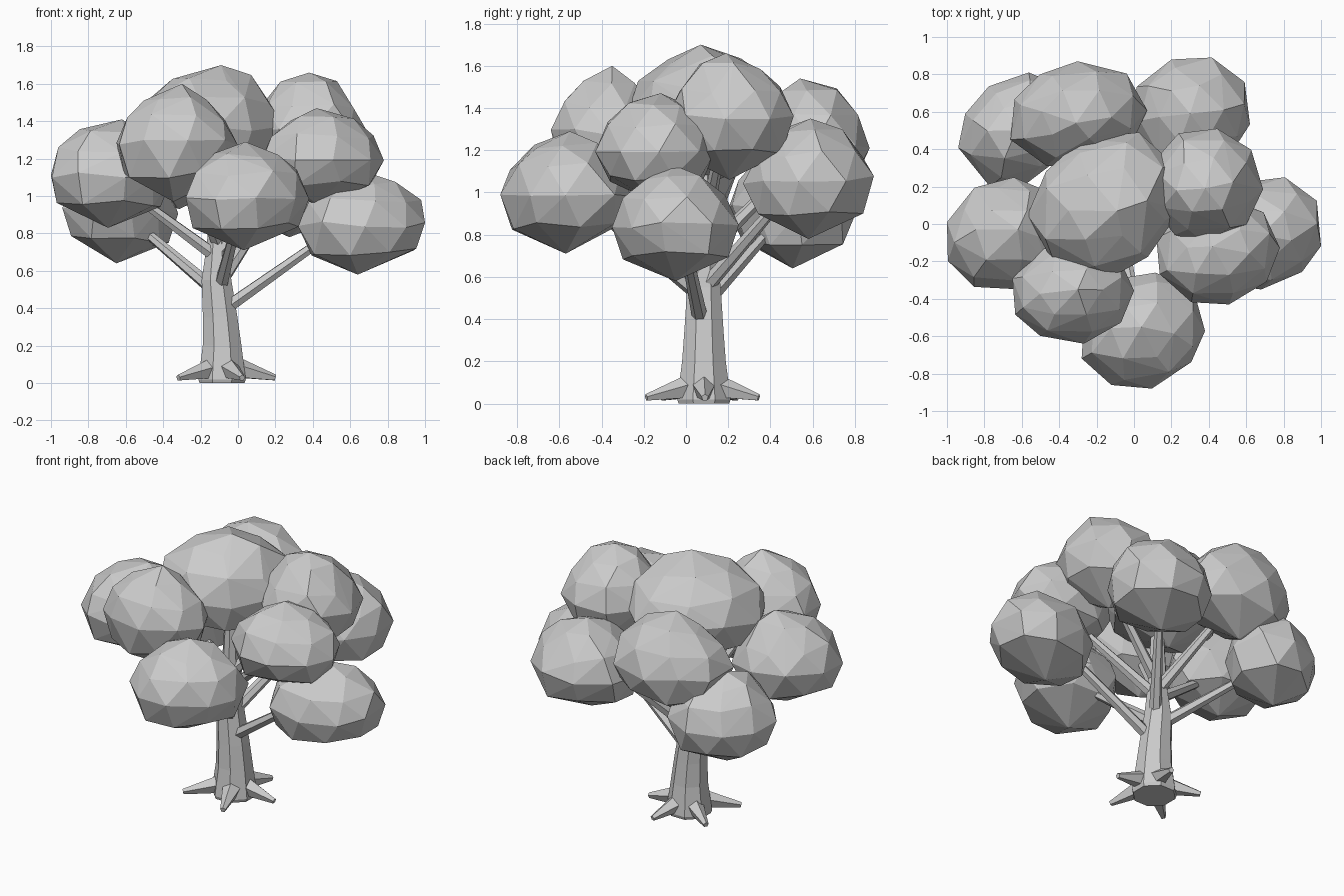
import bpy, bmesh, math, random
from mathutils import Vector

if "Cube" in bpy.data.objects:
    bpy.data.objects.remove(bpy.data.objects["Cube"])

random.seed(5)
grey = bpy.data.materials.new("light_grey")
grey.diffuse_color = (0.6, 0.6, 0.6, 1)
grey.use_nodes = True
grey.node_tree.nodes["Principled BSDF"].inputs["Base Color"].default_value = grey.diffuse_color


def finish(bm, name):
    bmesh.ops.recalc_face_normals(bm, faces=bm.faces)
    mesh = bpy.data.meshes.new(name)
    bm.to_mesh(mesh)
    bm.free()
    mesh.materials.append(grey)
    obj = bpy.data.objects.new(name, mesh)
    bpy.context.collection.objects.link(obj)
    return obj


def tube(name, rings, sides, level=False):
    """Faceted tapering limb through (centre, radius) rings."""
    bm = bmesh.new()
    axis = Vector((0, 0, 1)) if level else (rings[-1][0] - rings[0][0])
    turn = Vector((0, 0, 1)).rotation_difference(axis)
    loops = []
    for centre, r in rings:
        loops.append([bm.verts.new(centre + turn @ Vector((
            r * math.cos(math.tau * (i + 0.5) / sides),
            r * math.sin(math.tau * (i + 0.5) / sides), 0)))
            for i in range(sides)])
    for a, b in zip(loops, loops[1:]):
        for i in range(sides):
            j = (i + 1) % sides
            bm.faces.new((a[i], a[j], b[j], b[i]))
    bm.faces.new(loops[0][::-1])
    bm.faces.new(loops[-1])
    return finish(bm, name)


# Foliage profile: height, radius, points around
RINGS = [(0.78, 0.51, 6), (0.42, 0.84, 8), (-0.02, 1.0, 9), (-0.56, 0.83, 8)]


def clump(name, low, high, peak, skew):
    """Domed, coarsely faceted ball with a pointed belly, filling a box.
    skew widens it along the x = y diagonal."""
    bm = bmesh.new()
    mid = [(a + b) / 2 for a, b in zip(low, high)]
    half = [(b - a) / 2 for a, b in zip(low, high)]
    pts = []
    for level, (z, r, n) in enumerate(RINGS):
        start = math.pi / n * level + random.uniform(-0.2, 0.2)
        for i in range(n):
            a = start + math.tau * (i + random.uniform(-0.12, 0.12)) / n
            k = r * random.uniform(0.98, 1.04) * (1 + skew * math.sin(2 * a))
            pts.append([k * math.cos(a), k * math.sin(a),
                        z + random.uniform(-0.07, 0.07)])
    # stretch to the box sideways, then add the peak and the belly point
    for k in range(2):
        a, b = min(p[k] for p in pts), max(p[k] for p in pts)
        for p in pts:
            p[k] = low[k] + (p[k] - a) / (b - a) * (high[k] - low[k])
    for p in pts:
        p[2] = mid[2] + p[2] * half[2]
    pts.append((peak[0], peak[1], high[2]))
    pts.append((mid[0] - 0.02, mid[1], low[2]))
    for p in pts:
        bm.verts.new(p)
    bmesh.ops.convex_hull(bm, input=bm.verts)
    loose = [v for v in bm.verts if not v.link_faces]
    bmesh.ops.delete(bm, geom=loose, context='VERTS')
    return finish(bm, name)


# Trunk with a flared foot
trunk = [(0.0, 0.13, -0.085), (0.02, 0.137, -0.085), (0.2, 0.112, -0.085),
         (0.35, 0.1, -0.095), (0.55, 0.086, -0.115), (0.75, 0.06, -0.11),
         (1.2, 0.035, -0.11)]
tube("trunk", [(Vector((x, 0.085, z)), r) for z, r, x in trunk], 8, True)

# Five spreading roots
for n, length in enumerate((0.285, 0.275, 0.275, 0.285, 0.31)):
    ang = math.radians(-70 + 72 * n)
    out = Vector((math.cos(ang), math.sin(ang), 0))
    foot = Vector((-0.075, 0.08, 0))
    tube(f"root_{n + 1}", [(foot + out * 0.07 + Vector((0, 0, 0.078)), 0.06),
                           (foot + out * length + Vector((0, 0, 0.028)), 0.017)], 5)

# Branches from the trunk into the foliage
branches = {
    "right": ((-0.08, 0.07, 0.39), (0.6, -0.03, 0.87)),
    "back_left": ((-0.13, 0.11, 0.5), (-0.58, 0.45, 0.88)),
    "left": ((-0.12, 0.07, 0.68), (-0.62, -0.02, 1.05)),
    "front": ((-0.09, 0.05, 0.53), (0.02, -0.48, 0.96)),
    "back_right": ((-0.08, 0.1, 0.56), (0.22, 0.5, 1.02)),
    "back": ((-0.1, 0.1, 0.72), (-0.27, 0.52, 1.14)),
    "upper_right": ((-0.1, 0.08, 0.8), (0.34, 0.17, 1.25)),
    "front_right": ((-0.1, 0.07, 0.7), (0.38, -0.13, 1.12)),
    "front_left": ((-0.11, 0.06, 0.76), (-0.3, -0.32, 1.2)),
}
for name, (a, b) in branches.items():
    tube(f"{name}_branch", [(Vector(a), 0.038), (Vector(b), 0.022)], 6)

# Foliage clumps: low corner, high corner, position of the peak, skew
clumps = {
    "crown": ((-0.57, -0.28, 1.04), (0.25, 0.49, 1.70), (-0.09, 0.07), 0.09),
    "upper_right": ((0.08, -0.10, 1.06), (0.69, 0.51, 1.66), (0.38, 0.19), 0),
    "front_left": ((-0.65, -0.64, 0.97), (0.0, -0.10, 1.60), (-0.30, -0.35), 0),
    "front_right": ((0.12, -0.43, 0.95), (0.78, 0.15, 1.47), (0.42, -0.12), 0.04),
    "front": ((-0.28, -0.88, 0.71), (0.38, -0.26, 1.29), (0.04, -0.55), 0.06),
    "left": ((-1.0, -0.35, 0.83), (-0.35, 0.25, 1.41), (-0.62, -0.03), 0.05),
    "right": ((0.32, -0.35, 0.58), (1.0, 0.25, 1.13), (0.68, -0.06), 0.07),
    "back_left": ((-0.94, 0.20, 0.64), (-0.32, 0.81, 1.22), (-0.63, 0.5), 0.12),
    "back": ((-0.66, 0.31, 0.93), (0.07, 0.87, 1.54), (-0.31, 0.54), 0.06),
    "back_right": ((-0.03, 0.27, 0.78), (0.62, 0.89, 1.35), (0.30, 0.59), 0.03),
}
for name, (low, high, peak, skew) in clumps.items():
    clump(f"{name}_foliage", low, high, peak, skew)
